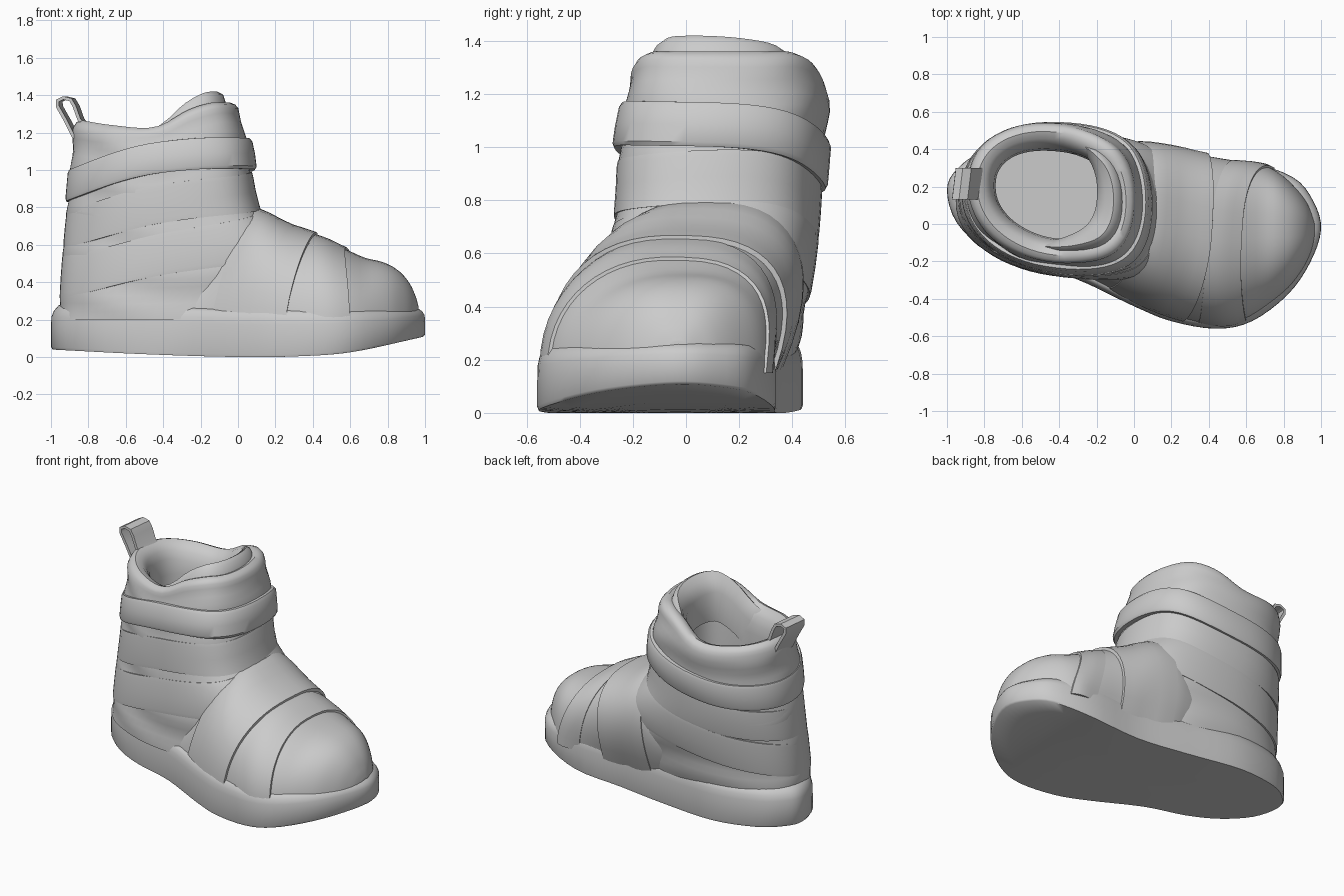
import bpy, bmesh, math
from mathutils import Vector

default_cube = bpy.data.objects.get("Cube")
if default_cube:
    bpy.data.objects.remove(default_cube, do_unlink=True)

grey = bpy.data.materials.new("plain grey")
grey.use_nodes = True
grey.diffuse_color = (0.6, 0.6, 0.6, 1)
grey.node_tree.nodes["Principled BSDF"].inputs["Base Color"].default_value = (0.6, 0.6, 0.6, 1)


def key(keys, x):
    """Smooth value through sorted (position, value) keys."""
    if x <= keys[0][0]:
        return keys[0][1]
    for i in range(len(keys) - 1):
        (xa, ya), (xb, yb) = keys[i], keys[i + 1]
        if x <= xb:
            def slope(j):
                lo, hi = keys[max(j - 1, 0)], keys[min(j + 1, len(keys) - 1)]
                return (hi[1] - lo[1]) / (hi[0] - lo[0])
            h, t = xb - xa, (x - xa) / (xb - xa)
            return (ya * (1 + 2 * t) * (1 - t) ** 2 + yb * t * t * (3 - 2 * t)
                    + h * slope(i) * t * (1 - t) ** 2 - h * slope(i + 1) * t * t * (1 - t))
    return keys[-1][1]


def power(value, exponent):
    return math.copysign(abs(value) ** exponent, value)


def loft(name, rings, loop=False, caps=True, angle=40):
    """Skin closed rings of points; loop joins the last ring to the first."""
    bm = bmesh.new()
    rows = [[bm.verts.new(p) for p in ring] for ring in rings]
    n = len(rows[0])
    pairs = list(zip(rows, rows[1:])) + ([(rows[-1], rows[0])] if loop else [])
    for r, s in pairs:
        for i in range(n):
            bm.faces.new((r[i], r[(i + 1) % n], s[(i + 1) % n], s[i]))
    if caps and not loop:
        bm.faces.new(rows[0])
        bm.faces.new(rows[-1])
    bmesh.ops.recalc_face_normals(bm, faces=bm.faces)
    mesh = bpy.data.meshes.new(name)
    bm.to_mesh(mesh)
    bm.free()
    mesh.materials.append(grey)
    obj = bpy.data.objects.new(name, mesh)
    bpy.context.collection.objects.link(obj)
    bpy.ops.object.select_all(action="DESELECT")
    obj.select_set(True)
    bpy.context.view_layer.objects.active = obj
    bpy.ops.object.shade_smooth_by_angle(angle=math.radians(angle))
    return obj


# Sole: footprint outline, rounded at the top and rockered underneath
outline = [(-1, .18), (-.95, .01), (-.8, -.13), (-.6, -.22), (-.32, -.29), (0, -.44), (.2, -.52),
           (.44, -.56), (.63, -.52), (.82, -.38), (.94, -.21), (1, -.03), (.96, .12), (.85, .25),
           (.6, .33), (.25, .34), (-.1, .39), (-.5, .44), (-.8, .39), (-.95, .29)]
count = len(outline)
looped = [(i, outline[i % count]) for i in range(-2, count + 3)]
footprint = []
for i in range(count * 4):
    footprint.append([key([(k, p[axis]) for k, p in looped], i / 4) for axis in (0, 1)])
sole_bottom = [(-1, .04), (-.5, .015), (0, 0), (.3, .003), (.6, .025), (1, .11)]
sole_top = [(-1, .27), (-.5, .25), (0, .23), (.6, .235), (1, .26)]


def sole_ring(scale, height):
    ring = []
    for x, y in footprint:
        x, y = x * scale, -.02 + (y + .02) * scale
        low, high = key(sole_bottom, x), key(sole_top, x)
        ring.append((x, y, low + (high - low) * height))
    return ring


loft("sole", [sole_ring(s, h) for s, h in
              ((.1, 0), (.3, 0), (.5, 0), (.7, 0), (.87, 0), (.99, 0), (1, .06), (1, .5), (.998, .75),
               (.985, .9), (.96, 1.03), (.92, 1.1), (.8, 1.1), (.5, 1))], angle=50)

# Foot: arched sections running from the instep to the toe
right_edge = [(-.6, -.2), (-.3, -.27), (0, -.41), (.2, -.49), (.44, -.54), (.6, -.51),
              (.8, -.37), (.9, -.25), (.95, -.15), (.965, -.09)]
left_edge = [(-.6, .4), (-.2, .45), (0, .49), (.2, .46), (.4, .4), (.6, .345), (.75, .29),
             (.85, .21), (.93, .11), (.965, .02)]
foot_top = [(-.6, .5), (-.2, .61), (0, .78), (.1, .79), (.27, .7), (.42, .65), (.6, .565),
            (.68, .53), (.78, .505), (.86, .46), (.92, .39), (.955, .31), (.965, .27)]


def foot_point(x, angle, out=0):
    a, b, top = key(right_edge, x) - out, key(left_edge, x) + out, key(foot_top, x) + out
    s, c = power(math.sin(angle), .8), power(math.cos(angle), .8)
    y = (a + b) / 2 - (b - a) / 2 * c + .07 * s * s * min(1, (1 - x) * 3)
    if c < 0:  # the left flank tucks in above the sole
        y -= .14 * (1 - s) ** 2 * min(1, max(0, (.7 - x) * 2))
    return Vector((x, y, .15 + (top - .15) * s))


ARCH = [math.pi * i / 28 for i in range(29)]
stations = [-.6 + 1.565 * math.sin(math.pi / 2 * i / 44) for i in range(45)]
loft("foot", [[foot_point(x, a) for a in ARCH] for x in stations], angle=60)


def foot_strap(name, back, front, out):
    """Wrap over the foot; back and front give edge x at right, crown and left."""
    rings = []
    for a in ARCH:
        t = a / math.pi
        lo, hi = (key(list(zip((0, .5, 1), edge)), t) for edge in (back, front))
        steps = [lo + (hi - lo) * i / 6 for i in range(7)]
        rings.append([foot_point(x, a, out * min(1, .3 + i * .25)) for i, x in enumerate(steps)]
                     + [foot_point(x, a, -.02) for x in reversed(steps)])
    loft(name, rings, angle=30)


foot_strap("instep_strap", (-.15, .05, 0), (.25, .42, .38), .018)
foot_strap("toe_strap", (.34, .41, .57), (.6, .58, .75), .012)

# Ankle shaft: egg-shaped rings, narrower toward the heel
SHAFT = {
    "back": [(.2, -.955), (.45, -.94), (.65, -.925), (.9, -.9), (1.15, -.885), (1.37, -.87)],
    "front": [(.2, .2), (.45, .3), (.62, .27), (.78, .12), (.95, .075), (1.15, .045), (1.37, -.005)],
    "right": [(.2, -.28), (.5, -.28), (.8, -.25), (1, -.24), (1.2, -.21), (1.37, -.19)],
    "left": [(.2, .41), (.45, .46), (.65, .49), (.9, .51), (1.15, .535), (1.37, .52)],
}


def shaft_point(angle, z, out=0):
    back, front, right, left = (key(SHAFT[k], z) for k in ("back", "front", "right", "left"))
    c, s = math.cos(angle), math.sin(angle)
    square = .9 - .24 * max(c, 0) * abs(s)
    c, s = power(c, square), power(s, square)
    x = (back + front) / 2 + ((front - back) / 2 + out) * c
    y = (right + left) / 2 + ((left - right) / 2 + out) * s * (1 + .05 * c) - .045 * c
    return Vector((x, y, z))


rim = [(-.9, 1.26), (-.7, 1.23), (-.45, 1.22), (-.25, 1.31), (-.1, 1.35), (0, 1.35)]
AROUND = [math.tau * i / 64 for i in range(64)]


def shaft_ring(height, out, lift=0):
    ring = []
    for a in AROUND:
        top = key(rim, shaft_point(a, 1.3).x)
        fold = .006 * math.sin(height * 30 + 2 * math.cos(a) + math.sin(3 * a))
        ring.append(shaft_point(a, .2 + (top - .2) * height + lift, out + fold * (out == 0)))
    return ring


walls = [shaft_ring(i / 24, 0) for i in range(24)]
collar = [shaft_ring(1, o, l) for o, l in
          ((-.003, -.02), (-.015, 0), (-.04, .01), (-.08, -.005), (-.11, -.04), (-.135, -.09))]
lining = [[(p.x, p.y, z) for p in shaft_ring(.9, -.145)] for z in (1.06, .95, .8, .72, .68)]
loft("ankle_shaft", walls + collar + lining)


def ankle_wrap(name, middle, tilt, lean, half, out):
    """Bandage around the shaft, high in front and low at the heel."""
    rings = []
    for a in AROUND:
        mid = middle + tilt * math.cos(a) + lean * math.sin(a) + .012 * math.sin(3 * a)
        thick = out * (.75 + .25 * math.cos(a))
        profile = ((-1, -.03), (-1, thick * .7), (-.8, thick), (0, thick), (.8, thick * .9),
                   (1, thick * .6), (1, -.03))
        rings.append([shaft_point(a, mid + half * h, o) for h, o in profile])
    loft(name, rings, loop=True, angle=35)


ankle_wrap("upper_wrap", 1, .085, -.055, .083, .036)
ankle_wrap("middle_wrap", .79, .1, -.02, .1, .01)
ankle_wrap("lower_wrap", .56, .12, .01, .11, .013)

# Tongue: padded crescent inside the front of the collar
crescent = []
for i in range(25):
    t = i / 24
    a = math.radians(-105 + 180 * t)
    bell = math.sin(math.pi * t) ** .7
    top = key(rim, shaft_point(a, 1.3).x) - .03 + .1 * bell
    pad = .03 + .12 * bell
    crescent.append([shaft_point(a, top - d, -.06 - pad * o) for d, o in
                     ((.3, 0), (.08, 0), (.015, .1), (0, .3), (.03, .6), (.1, 1), (.3, 1.2))])
loft("tongue", crescent, angle=50)

# Heel pull loop: folded ribbon
path = [Vector(p) for p in ((-.865, 1.17), (-.91, 1.26), (-.955, 1.34), (-.955, 1.37), (-.925, 1.385),
                            (-.885, 1.375), (-.865, 1.34), (-.84, 1.27), (-.8, 1.22))]
ribbon = []
for i, p in enumerate(path):
    along = (path[min(i + 1, len(path) - 1)] - path[max(i - 1, 0)]).normalized()
    side = Vector((-along.y, along.x)) * .009
    ribbon.append([(q.x + .12 * w, .215 + w, q.y) for q, w in
                   ((p + side, -.085), (p + side, .085), (p - side, .085), (p - side, -.085))])
loft("pull_loop", ribbon)
